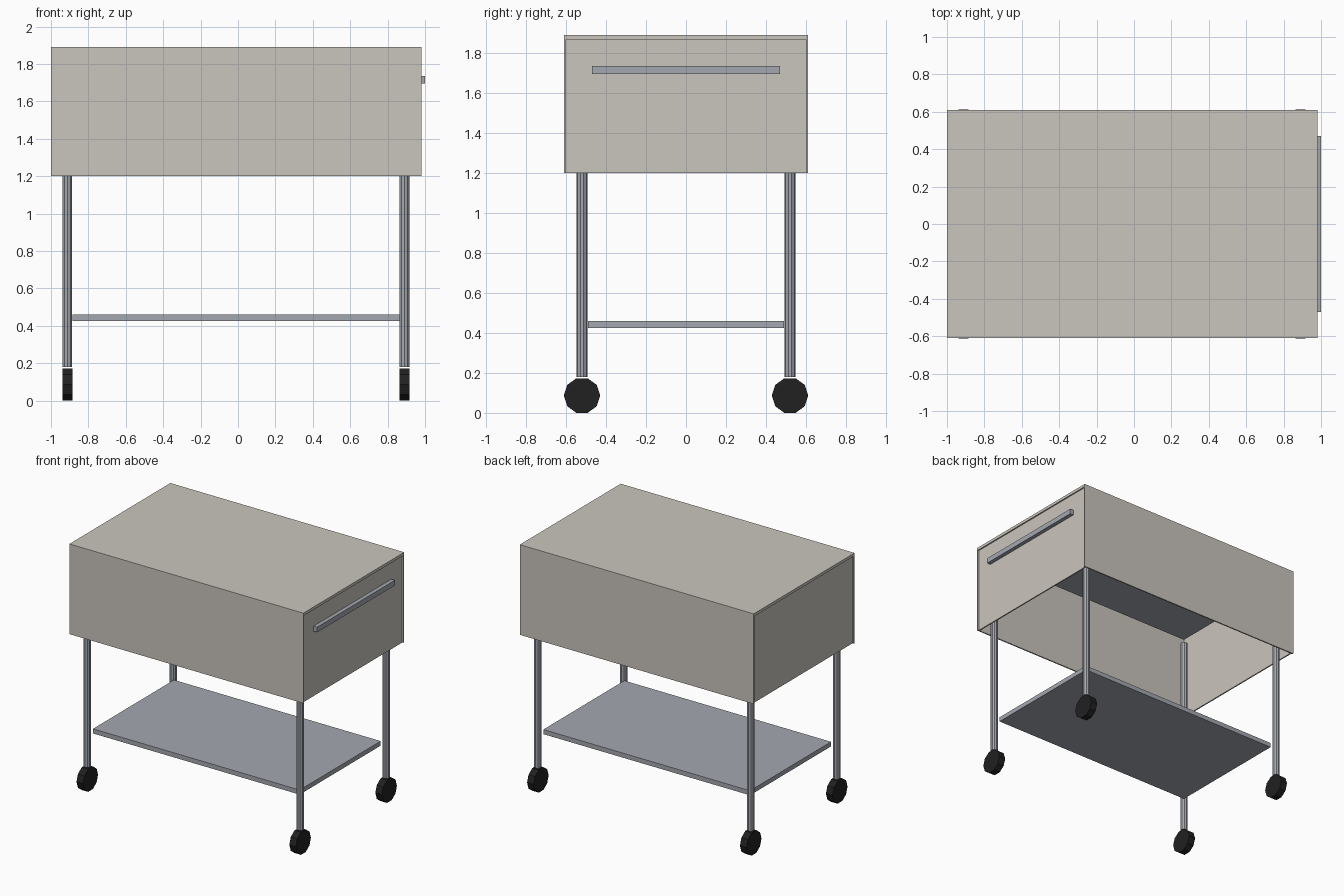
import bpy
import math

if "Cube" in bpy.data.objects:
    bpy.data.objects.remove(bpy.data.objects["Cube"], do_unlink=True)


def material(name, r, g, b):
    mat = bpy.data.materials.new(name)
    mat.use_nodes = True
    mat.diffuse_color = (r, g, b, 1)
    mat.node_tree.nodes["Principled BSDF"].inputs["Base Color"].default_value = (r, g, b, 1)
    return mat


beige = material("warm beige", 0.59, 0.56, 0.51)
metal = material("steel grey", 0.37, 0.39, 0.43)
black = material("black rubber", 0.015, 0.015, 0.015)


def box(name, xs, ys, zs, mat):
    """Box spanning the given minimum and maximum on each axis."""
    spans = (xs, ys, zs)
    bpy.ops.mesh.primitive_cube_add(size=1, location=[sum(s) / 2 for s in spans])
    obj = bpy.context.object
    obj.name = name
    obj.scale = [s[1] - s[0] for s in spans]
    bpy.ops.object.transform_apply(location=False, rotation=False, scale=True)
    obj.data.materials.append(mat)
    return obj


def cylinder(name, radius, depth, location, mat, rotation=(0, 0, 0)):
    bpy.ops.mesh.primitive_cylinder_add(vertices=10, radius=radius, depth=depth,
                                        location=location, rotation=rotation)
    obj = bpy.context.object
    obj.name = name
    obj.data.materials.append(mat)
    return obj


LEFT, RIGHT, HALF = -1.0, 0.98, 0.61     # housing extents
BOTTOM, TOP = 1.2, 1.89
WALL, SLAB, INSET = 0.01, 0.022, 0.01

# Housing, open underneath
box("housing_top", (LEFT, RIGHT), (-HALF, HALF), (TOP - SLAB, TOP), beige)
for side, name in ((-1, "front"), (1, "back")):
    y = sorted((side * HALF, side * (HALF - WALL)))
    box(name + "_panel", (LEFT, RIGHT), y, (BOTTOM, TOP - SLAB), beige)

# Slightly recessed end panels
inner = HALF - WALL
for name, x in (("left", RIGHT - INSET - WALL), ("right", LEFT + INSET)):
    box(name + "_end_panel", (x, x + WALL), (-inner, inner), (BOTTOM, TOP - SLAB), beige)

# Push handle
box("handle", (RIGHT - INSET, 1.0), (-0.47, 0.47), (1.695, 1.735), metal)

# Lower shelf and the shelf hidden within the housing
for name, z in (("lower_shelf", 0.425), ("upper_shelf", 1.76)):
    box(name, (-0.885, 0.865), (-0.49, 0.49), (z, z + 0.035), metal)

# Legs and wheels at the four corners
for x, end in ((0.89, "left"), (-0.912, "right")):
    for y, side in ((-0.52, "front"), (0.52, "back")):
        cylinder(f"{side}_{end}_leg", 0.027, 1.57, (x, y, 0.965), metal)
        cylinder(f"{side}_{end}_wheel", 0.091, 0.055, (x, y, 0.0866), black,
                 (0, math.pi / 2, 0))
